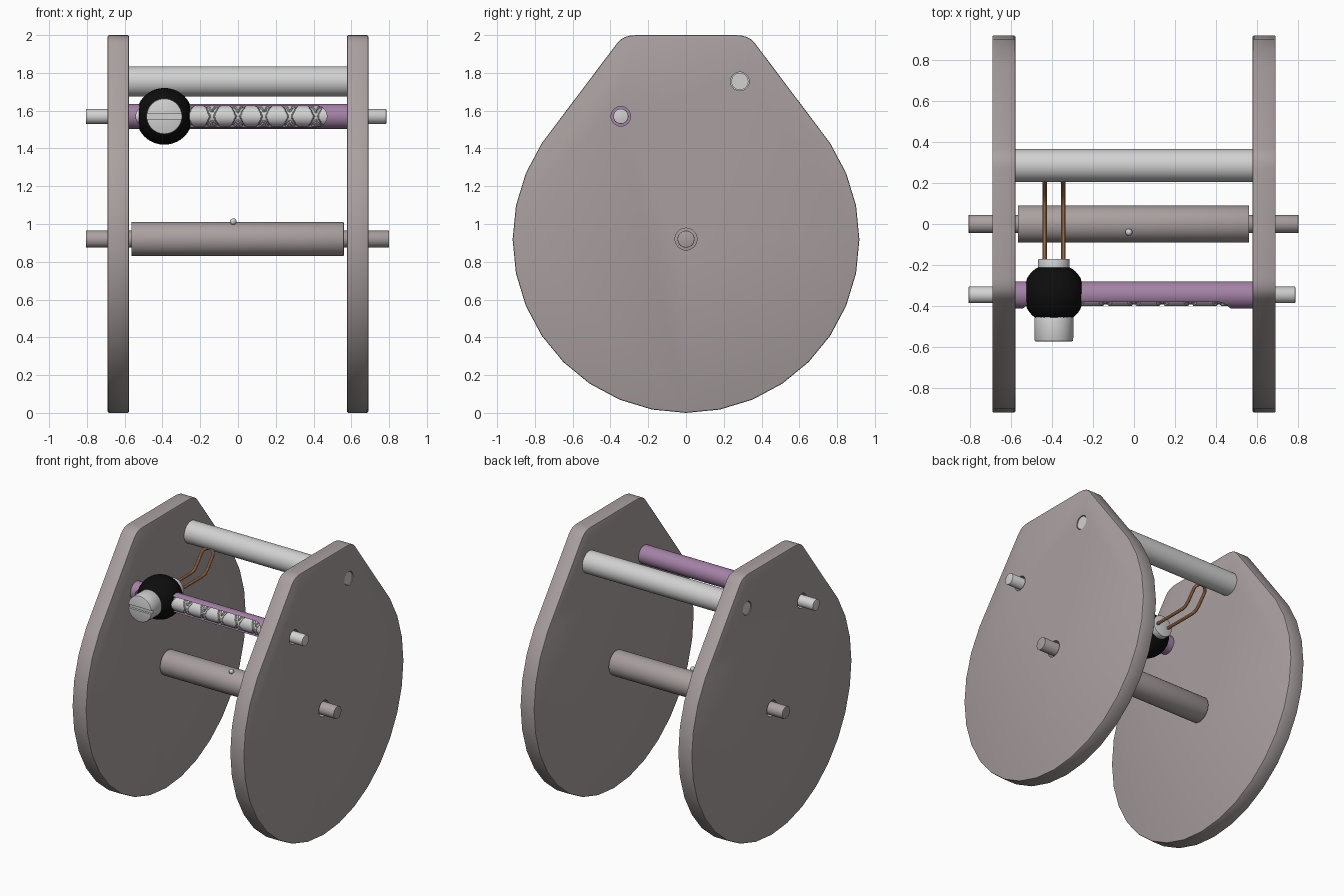
import bpy, bmesh, math
from mathutils import Vector

if "Cube" in bpy.data.objects:
    bpy.data.objects.remove(bpy.data.objects["Cube"])


def material(name, rgb):
    m = bpy.data.materials.new(name)
    m.diffuse_color = (*rgb, 1)
    m.use_nodes = True
    m.node_tree.nodes["Principled BSDF"].inputs["Base Color"].default_value = m.diffuse_color
    return m


MAUVE = material("warm grey", (0.40, 0.35, 0.35))
STEEL = material("light grey", (0.64, 0.64, 0.64))
PURPLE = material("purple", (0.37, 0.22, 0.38))
BLACK = material("black", (0.004, 0.004, 0.004))
COPPER = material("copper", (0.62, 0.28, 0.12))


def finish(bm, name, mat, bevel=0):
    bmesh.ops.recalc_face_normals(bm, faces=bm.faces)
    me = bpy.data.meshes.new(name)
    bm.to_mesh(me)
    bm.free()
    ob = bpy.data.objects.new(name, me)
    bpy.context.collection.objects.link(ob)
    me.materials.append(mat)
    if bevel:
        mod = ob.modifiers.new("bevel", 'BEVEL')
        mod.width, mod.segments = bevel, 2
        mod.limit_method, mod.angle_limit = 'ANGLE', math.radians(50)
        select(ob)
        bpy.ops.object.modifier_apply(modifier=mod.name)
    return ob


def select(ob):
    bpy.ops.object.select_all(action='DESELECT')
    ob.select_set(True)
    bpy.context.view_layer.objects.active = ob


def smooth(ob):
    select(ob)
    bpy.ops.object.shade_smooth_by_angle(angle=math.radians(30))


def prism(name, points, direction, mat, bevel=0):
    """Extrude a flat outline along a direction."""
    bm = bmesh.new()
    face = bm.faces.new([bm.verts.new(p) for p in points])
    ext = bmesh.ops.extrude_face_region(bm, geom=[face])
    moved = [g for g in ext["geom"] if isinstance(g, bmesh.types.BMVert)]
    bmesh.ops.translate(bm, verts=moved, vec=Vector(direction))
    return finish(bm, name, mat, bevel)


def rod(name, axis, radius, start, end, centre, mat, bevel=0, sides=40):
    """Round bar along x or y; centre gives the other two coordinates."""
    pts = []
    for i in range(sides):
        a = 2 * math.pi * i / sides
        u, v = centre[0] + radius * math.cos(a), centre[1] + radius * math.sin(a)
        pts.append((start, u, v) if axis == 'x' else (u, start, v))
    step = end - start
    ob = prism(name, pts, (step, 0, 0) if axis == 'x' else (0, step, 0), mat, bevel)
    smooth(ob)
    return ob


def cut(ob, cutter):
    mod = ob.modifiers.new("cut", 'BOOLEAN')
    mod.operation, mod.object, mod.solver = 'DIFFERENCE', cutter, 'EXACT'
    select(ob)
    bpy.ops.object.modifier_apply(modifier=mod.name)
    bpy.data.objects.remove(cutter)


AXLE = (0, 0.92)
GUIDE = (-0.345, 1.57)
BAR = (0.285, 1.755)
BALL = Vector((-0.39, -0.338, 1.57))

# Side plates: round below, tapering to a flat top with rounded corners
R = 0.918
a, b, c = Vector((0.365, 1.957)), Vector((0.333, 2.0)), Vector((0.265, 2.0))
half = [a * (1 - t) ** 2 + b * 2 * t * (1 - t) + c * t * t
        for t in (1, 0.75, 0.5, 0.25, 0)]
half += [Vector((R * math.cos(math.radians(d)), R + R * math.sin(math.radians(d))))
         for d in [33.75 - 11.25 * i for i in range(12)]]
outline = [(p.x, p.y) for p in half] + [(-p.x, p.y) for p in reversed(half[:-1])] \
    if half[-1].x < 1e-4 else \
    [(p.x, p.y) for p in half] + [(0, 0)] + [(-p.x, p.y) for p in reversed(half)]
for side, x0 in (("left", -0.69), ("right", 0.577)):
    plate = prism(side + "_side_plate", [(x0, y, z) for y, z in outline],
                  (0.113, 0, 0), MAUVE, 0.008)
    for centre, radius in ((AXLE, 0.058), (GUIDE, 0.052), (BAR, 0.049)):
        cut(plate, rod("hole_cutter", 'x', radius, x0 - 0.1, x0 + 0.25, centre, MAUVE))
    smooth(plate)

# Drum with its axle and a small peg
rod("drum", 'x', 0.09, -0.565, 0.56, AXLE, MAUVE, 0.004)
rod("drum_axle", 'x', 0.045, -0.805, 0.80, AXLE, MAUVE, 0.003)
bm = bmesh.new()
bmesh.ops.create_uvsphere(bm, u_segments=16, v_segments=10, radius=0.017)
bmesh.ops.translate(bm, verts=bm.verts, vec=(-0.025, -0.04, 1.013))
smooth(finish(bm, "drum_peg", STEEL))

# Cross bar seated in the plates
rod("cross_bar", 'x', 0.08, -0.577, 0.577, BAR, STEEL)
rod("cross_bar_ends", 'x', 0.045, -0.686, 0.686, BAR, STEEL)

# Purple guide sleeve with a round-ended slot at the front
sleeve = rod("guide_sleeve", 'x', 0.066, -0.577, 0.577, GUIDE, PURPLE, sides=48)
w, slot = 0.0555, []
for i in range(17):
    t = -math.pi / 2 + math.pi * i / 16
    slot.append((0.415 + w * math.cos(t), -0.5, GUIDE[1] + w * math.sin(t)))
slot += [(-0.9 - (x - 0.415) + 0.415, y, 2 * GUIDE[1] - z) for x, y, z in slot]
cut(sleeve, prism("slot_cutter", slot, (0, 0.5 + GUIDE[0], 0), PURPLE))
smooth(sleeve)
rod("guide_shaft", 'x', 0.04, -0.805, 0.785, GUIDE, STEEL, 0.003)

# Lead screw with two crossing helical grooves
PITCH, N, M = 0.1375, 64, 180
bm = bmesh.new()
rings = []
for i in range(M + 1):
    x = -0.46 + 0.93 * i / M
    ring = []
    for j in range(N):
        turn = j / N
        groove = False
        for hand in (1, -1):
            f = x / PITCH + hand * turn
            groove |= abs(f - round(f)) * PITCH < 0.0095
        r = 0.046 if groove else 0.055
        ang = 2 * math.pi * turn
        ring.append(bm.verts.new((x, GUIDE[0] - r * math.cos(ang),
                                  GUIDE[1] + r * math.sin(ang))))
    rings.append(ring)
for p, q in zip(rings, rings[1:]):
    for j in range(N):
        k = (j + 1) % N
        bm.faces.new((p[j], p[k], q[k], q[j]))
bm.faces.new(rings[0])
bm.faces.new(rings[-1])
smooth(finish(bm, "lead_screw", STEEL))

# Black ball carriage, flattened where the sleeve and knob pass through
bm = bmesh.new()
bmesh.ops.create_uvsphere(bm, u_segments=48, v_segments=32, radius=0.15)
for v in bm.verts:
    v.co.x = max(-0.135, min(0.135, v.co.x))
    v.co.y = max(-0.127, min(0.127, v.co.y))
bmesh.ops.translate(bm, verts=bm.verts, vec=BALL)
smooth(finish(bm, "carriage_ball", BLACK))

# Knob with a screwdriver slot, and the rear neck
knob = rod("carriage_knob", 'y', 0.095, -0.572, -0.44, (BALL.x, BALL.z), STEEL, 0.008)
z0, z1 = BALL.z - 0.013, BALL.z + 0.013
cut(knob, prism("knob_cutter", [(-0.6, -0.6, z0), (-0.2, -0.6, z0), (-0.2, -0.6, z1),
                                (-0.6, -0.6, z1)], (0, 0.045, 0), STEEL))
smooth(knob)
rod("carriage_neck", 'y', 0.077, -0.25, -0.17, (BALL.x, BALL.z), STEEL, 0.004)

# Copper wire loop: two strands bending up to the cross bar
strand = [(0.045, -0.2, 1.57), (0.045, 0.08, 1.57), (0.045, 0.115, 1.578),
          (0.045, 0.145, 1.603), (0.045, 0.2, 1.67)]
tip = [(0.045 * math.cos(t), 0.2 + 0.03 * math.sin(t), 1.67 + 0.036 * math.sin(t))
       for t in [math.pi * i / 12 for i in range(1, 12)]]
path = strand + tip + [(-x, y, z) for x, y, z in reversed(strand)]
cu = bpy.data.curves.new("wire_loop", 'CURVE')
cu.dimensions, cu.bevel_depth, cu.bevel_resolution = '3D', 0.011, 3
cu.use_fill_caps = True
sp = cu.splines.new('POLY')
sp.points.add(len(path) - 1)
for pt, (x, y, z) in zip(sp.points, path):
    pt.co = (BALL.x + x, y, z, 1)
wire = bpy.data.objects.new("wire_loop", cu)
bpy.context.collection.objects.link(wire)
cu.materials.append(COPPER)
select(wire)
bpy.ops.object.convert(target='MESH')
smooth(bpy.context.view_layer.objects.active)
